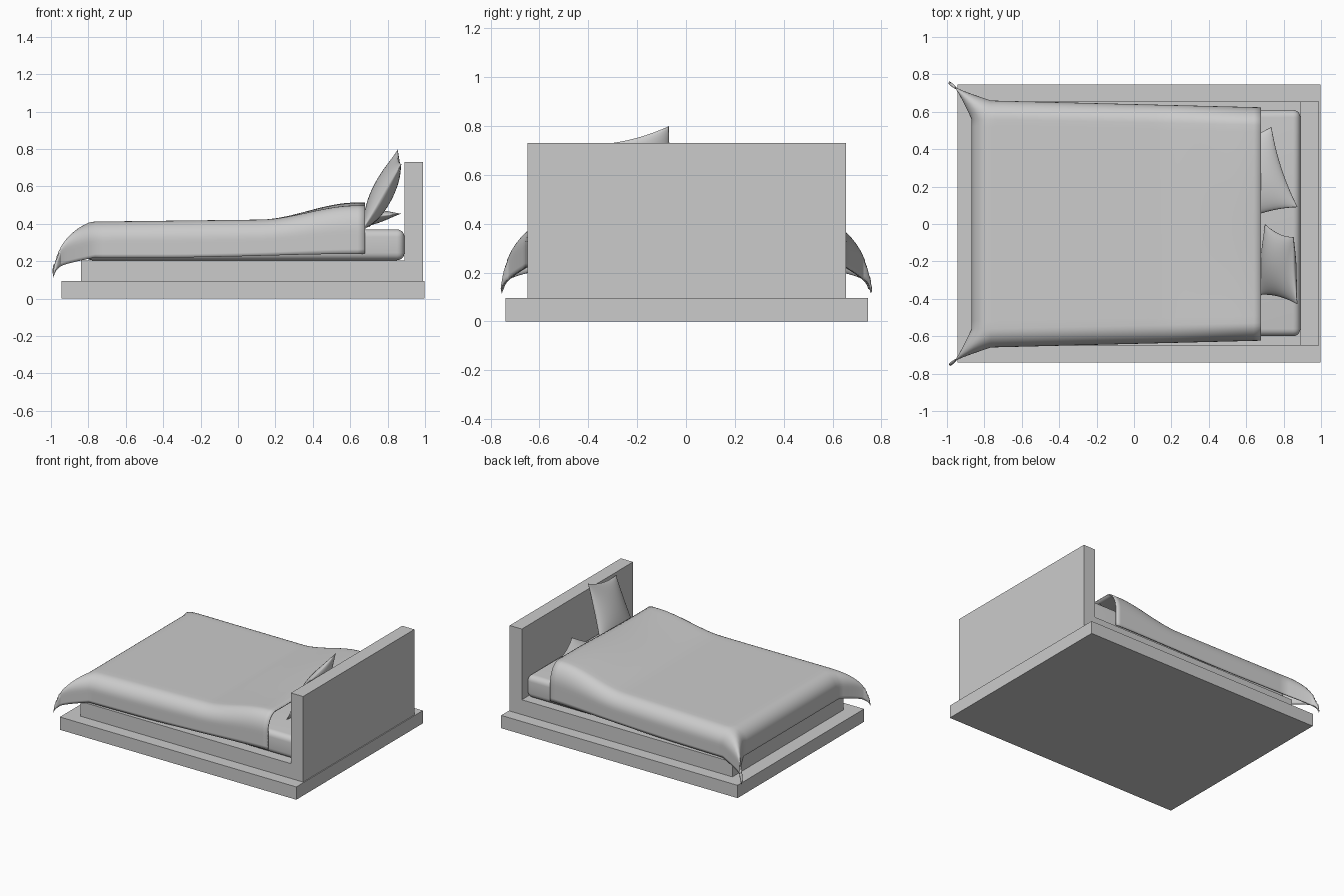
import bpy, bmesh, math
from mathutils import Vector

if "Cube" in bpy.data.objects:
    bpy.data.objects.remove(bpy.data.objects["Cube"])


def link(name, bm, smooth=False):
    bmesh.ops.recalc_face_normals(bm, faces=bm.faces)
    me = bpy.data.meshes.new(name)
    bm.to_mesh(me)
    bm.free()
    for p in me.polygons:
        p.use_smooth = smooth
    ob = bpy.data.objects.new(name, me)
    bpy.context.collection.objects.link(ob)
    return ob


def box(name, x, y, z, bevel=0):
    bm = bmesh.new()
    bmesh.ops.create_cube(bm, size=1)
    for v in bm.verts:
        v.co = [(r[0] + r[1]) / 2 + c * (r[1] - r[0]) for c, r in zip(v.co, (x, y, z))]
    if bevel:
        bmesh.ops.bevel(bm, geom=bm.edges[:], offset=bevel, segments=5,
                        profile=0.5, affect='EDGES')
    return link(name, bm, bevel > 0)


def add_grid(bm, nu, nv, fn):
    g = [[bm.verts.new(fn(i, j)) for j in range(nv)] for i in range(nu)]
    for i in range(nu - 1):
        for j in range(nv - 1):
            bm.faces.new((g[i][j], g[i + 1][j], g[i + 1][j + 1], g[i][j + 1]))


# Bed frame and mattress
box("base_platform", (-0.945, 0.997), (-0.74, 0.745), (0, 0.095))
box("plinth", (-0.84, 0.99), (-0.65, 0.655), (0.095, 0.205))
box("headboard", (0.89, 0.99), (-0.65, 0.655), (0.205, 0.73))
box("mattress", (-0.82, 0.89), (-0.6, 0.61), (0.205, 0.37), 0.04)

# Duvet: a sheet draped over the mattress with flared foot corners
R, FALL = 0.1, 0.19
L = R * math.pi / 2 + FALL - R
FOOT, SIDE, HEAD = -0.765, 0.56, 0.68


def drape(d):
    th = min(d / R, math.pi / 2)
    return R * math.sin(th), R * (1 - math.cos(th)) + max(0, d - R * math.pi / 2)


def smooth(t):
    t = max(0, min(1, t))
    return t * t * (3 - 2 * t)


def duvet_point(a, b):
    da, db = max(0, FOOT - a), max(0, abs(b) - SIDE)
    sgn = 1 if b > 0 else -1
    flare = math.sin(min(da, db) / L * math.pi / 2)
    x = max(a, FOOT) - drape(da)[0] * 1.03 - 0.12 * flare
    y = min(abs(b), SIDE) + drape(db)[0] + 0.095 * flare
    y = sgn * y * (1 - 0.055 * (max(a, FOOT) - FOOT) / (HEAD - FOOT))
    drop = drape((da ** 4 + db ** 4) ** 0.25)[1]
    lump = 0.085 * smooth((x - 0.12) / 0.5) * (0.9 + 0.1 * math.sin(4 * y))
    top = 0.412 + 0.012 * (x + 0.75) + lump
    hem = 0.22 + 0.02 * smooth((x + 0.4) / 1.1)
    z = top - drop * (top - hem) / FALL - 0.06 * flare
    return x, y, z


N = 14
edge = [L * (1 - i / N) for i in range(N)]
As = [FOOT - e for e in edge] + [FOOT + (HEAD - FOOT) * i / 36 for i in range(37)]
Bs = ([-SIDE - e for e in edge] + [-SIDE + 2 * SIDE * i / 28 for i in range(29)]
      + [SIDE + e for e in reversed(edge)])
bm = bmesh.new()
add_grid(bm, len(As), len(Bs), lambda i, j: duvet_point(As[i], Bs[j]))
duvet = link("duvet", bm, True)
mod = duvet.modifiers.new("thickness", 'SOLIDIFY')
mod.thickness = 0.008
mod.offset = -1


# Pillows: two cushioned sheets spanning four corners, joined at the seam
def pillow(name, corners, half):
    c00, c10, c11, c01 = map(Vector, corners)
    n = (c10 - c00).cross(c01 - c00).normalized()
    K = 20
    bm = bmesh.new()

    def point(i, j, side):
        u, v = -math.cos(math.pi * i / K), -math.cos(math.pi * j / K)
        h = half * max(0, (1 - u * u) * (1 - v * v)) ** 0.6
        u, v = u * (1 - 0.1 * (1 - v * v)), v * (1 - 0.1 * (1 - u * u))
        s, t = (u + 1) / 2, (v + 1) / 2
        p = c00.lerp(c10, s).lerp(c01.lerp(c11, s), t)
        return p + n * h * side

    for side in (1, -1):
        add_grid(bm, K + 1, K + 1, lambda i, j: point(i, j, side))
    bmesh.ops.remove_doubles(bm, verts=bm.verts, dist=0.0008)
    link(name, bm, True)


pillow("upright_pillow", [(0.70, 0.0, 0.38), (0.66, -0.38, 0.36),
                          (0.875, -0.43, 0.72), (0.855, -0.07, 0.80)], 0.06)
pillow("flat_pillow", [(0.40, 0.42, 0.42), (0.53, -0.01, 0.42),
                       (0.875, 0.09, 0.455), (0.735, 0.52, 0.43)], 0.05)
